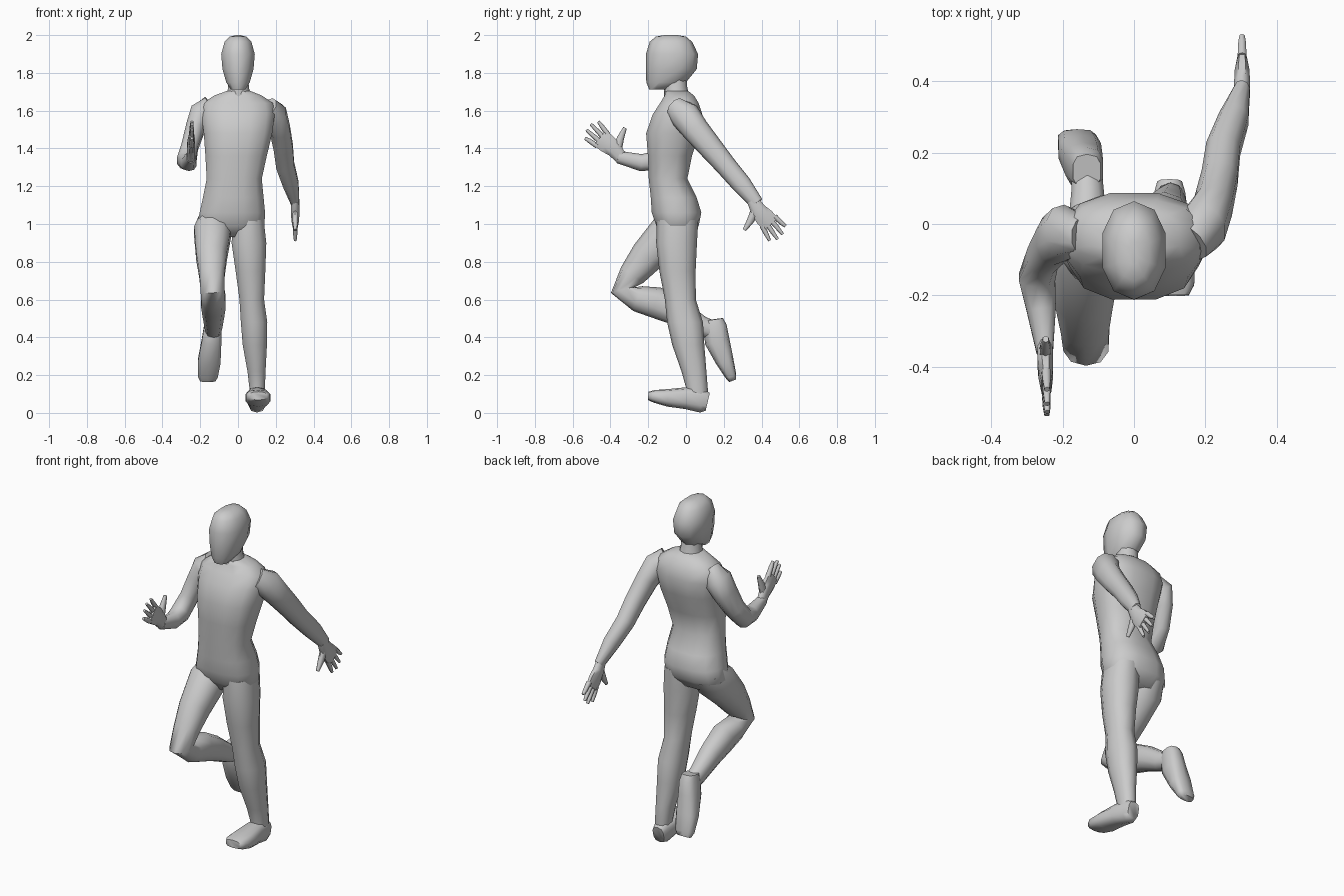
import bpy, bmesh, math
from mathutils import Vector

X = Vector((1, 0, 0))


def loft(name, rows, sides=10, power=2.3, flat=False):
    """Skin rings (x, y, z, half width across x, half depth) along a path."""
    bm = bmesh.new()
    pts = [Vector(r[:3]) for r in rows]
    rings = []
    for i, r in enumerate(rows):
        t = pts[min(i + 1, len(pts) - 1)] - pts[max(i - 1, 0)]
        t = Vector((0, 0, 1 if t.z > 0 else -1)) if flat else t.normalized()
        u = (X - t * X.dot(t)).normalized()
        v = t.cross(u)
        ring = []
        for k in range(sides):
            a = 2 * math.pi * (k + 0.5) / sides
            c, s = math.cos(a), math.sin(a)
            cu = math.copysign(abs(c) ** (2 / power), c) * r[3]
            sv = math.copysign(abs(s) ** (2 / power), s) * r[4]
            ring.append(bm.verts.new(pts[i] + u * cu + v * sv))
        rings.append(ring)
    for a, b in zip(rings, rings[1:]):
        for k in range(sides):
            j = (k + 1) % sides
            bm.faces.new((a[k], a[j], b[j], b[k]))
    bm.faces.new(rings[0][::-1])
    bm.faces.new(rings[-1])
    bmesh.ops.recalc_face_normals(bm, faces=bm.faces)
    me = bpy.data.meshes.new(name)
    bm.to_mesh(me)
    bm.free()
    ob = bpy.data.objects.new(name, me)
    bpy.context.collection.objects.link(ob)
    bpy.ops.object.select_all(action='DESELECT')
    ob.select_set(True)
    bpy.context.view_layer.objects.active = ob
    bpy.ops.object.shade_smooth_by_angle(angle=math.radians(65))
    return ob


def hand(side, wrist, d, p, lean):
    """Palm, four fanned fingers and thumb; d = finger direction, p = thumb side."""
    w, d, p = Vector(wrist), Vector(d).normalized(), Vector(p).normalized()

    def at(along, across, a, b):
        return (*(w + d * along + p * across + X * lean * along), a, b)

    loft(side + "_palm", [at(-.02, 0, .022, .034), at(.04, .008, .024, .045),
                          at(.09, .004, .022, .054), at(.14, 0, .015, .054)], 8)
    for n, (q, tip) in enumerate([(.042, .205), (.014, .225), (-.014, .22), (-.042, .195)]):
        loft(f"{side}_finger_{n + 1}", [at(.12, q, .014, .014), at(.17, q * 1.2, .012, .012),
                                        at(tip, q * 1.35, .008, .008)], 6)
    loft(side + "_thumb", [at(.03, .02, .018, .024), at(.06, .075, .016, .019),
                           at(.08, .13, .009, .010)], 6)


# Torso with neck base
loft("torso", [
    (-.04, -.045, .93, .13, .07), (-.04, -.045, .99, .185, .115),
    (-.03, -.05, 1.06, .178, .135), (-.025, -.065, 1.14, .165, .125),
    (-.02, -.095, 1.24, .15, .105), (-.01, -.085, 1.36, .167, .12),
    (0, -.07, 1.48, .186, .145), (0, -.045, 1.58, .20, .135),
    (0, -.035, 1.64, .19, .105), (0, -.035, 1.68, .13, .08),
    (.003, -.05, 1.705, .062, .062)], 12, 2.5, True)
loft("neck", [(.003, -.045, 1.66, .075, .07), (.003, -.055, 1.72, .058, .062),
              (0, -.06, 1.80, .055, .06)], 10, 2.1, True)

# Head
loft("head", [(0, -.145, 1.712, .04, .05), (0, -.105, 1.75, .065, .105),
              (0, -.078, 1.82, .086, .135), (0, -.074, 1.90, .093, .138),
              (0, -.08, 1.965, .074, .112), (0, -.08, 1.992, .045, .08),
              (0, -.08, 2.0, .012, .035)], 10, 2.2, True)

# Arm swung back
loft("back_arm", [(.15, -.045, 1.61, .07, .06), (.195, -.005, 1.575, .068, .08),
                  (.222, .05, 1.50, .056, .072), (.24, .13, 1.405, .053, .064),
                  (.25, .21, 1.31, .05, .056), (.28, .295, 1.21, .043, .052),
                  (.303, .375, 1.11, .023, .036)])
hand("back", (.303, .365, 1.11), (0, .6, -.8), (0, -.8, -.6), .0)

# Arm bent forward
loft("front_arm", [(-.14, -.03, 1.625, .06, .05), (-.195, -.025, 1.585, .066, .08),
                   (-.225, -.045, 1.51, .053, .075), (-.255, -.09, 1.41, .046, .062),
                   (-.272, -.15, 1.335, .053, .055), (-.26, -.24, 1.325, .043, .045),
                   (-.25, -.36, 1.355, .024, .033)])
hand("front", (-.25, -.355, 1.36), (0, -.72, .69), (0, .69, .72), .03)

# Standing leg and foot
loft("standing_leg", [
    (.055, -.045, 1.02, .085, .11), (.058, -.05, .9, .096, .108),
    (.066, -.045, .75, .082, .096), (.073, -.03, .6, .068, .082),
    (.085, -.005, .48, .073, .095), (.089, .012, .36, .067, .085),
    (.098, .042, .22, .05, .066), (.102, .06, .12, .042, .056),
    (.102, .058, .05, .04, .05)], 10, 2.3, True)
loft("standing_foot", [(.1, .115, .058, .036, .048), (.1, .085, .065, .045, .064),
                       (.102, 0, .078, .055, .058), (.106, -.1, .08, .068, .046),
                       (.107, -.17, .088, .064, .033), (.107, -.2, .09, .048, .022)], 10, 2.8)

# Raised leg and foot
loft("raised_leg", [
    (-.12, -.02, 1.03, .085, .09), (-.135, -.085, .955, .102, .11),
    (-.14, -.205, .83, .085, .092), (-.138, -.285, .73, .07, .072),
    (-.135, -.335, .65, .066, .064), (-.13, -.255, .605, .066, .07),
    (-.13, -.16, .585, .068, .083), (-.13, -.04, .53, .06, .07),
    (-.13, .08, .46, .048, .054), (-.132, .16, .43, .042, .048)])
loft("raised_foot", [(-.132, .148, .495, .04, .048), (-.133, .153, .46, .048, .062),
                     (-.14, .165, .38, .054, .066), (-.152, .205, .275, .062, .048),
                     (-.16, .238, .195, .055, .03), (-.16, .247, .17, .042, .02)], 10, 2.8)
